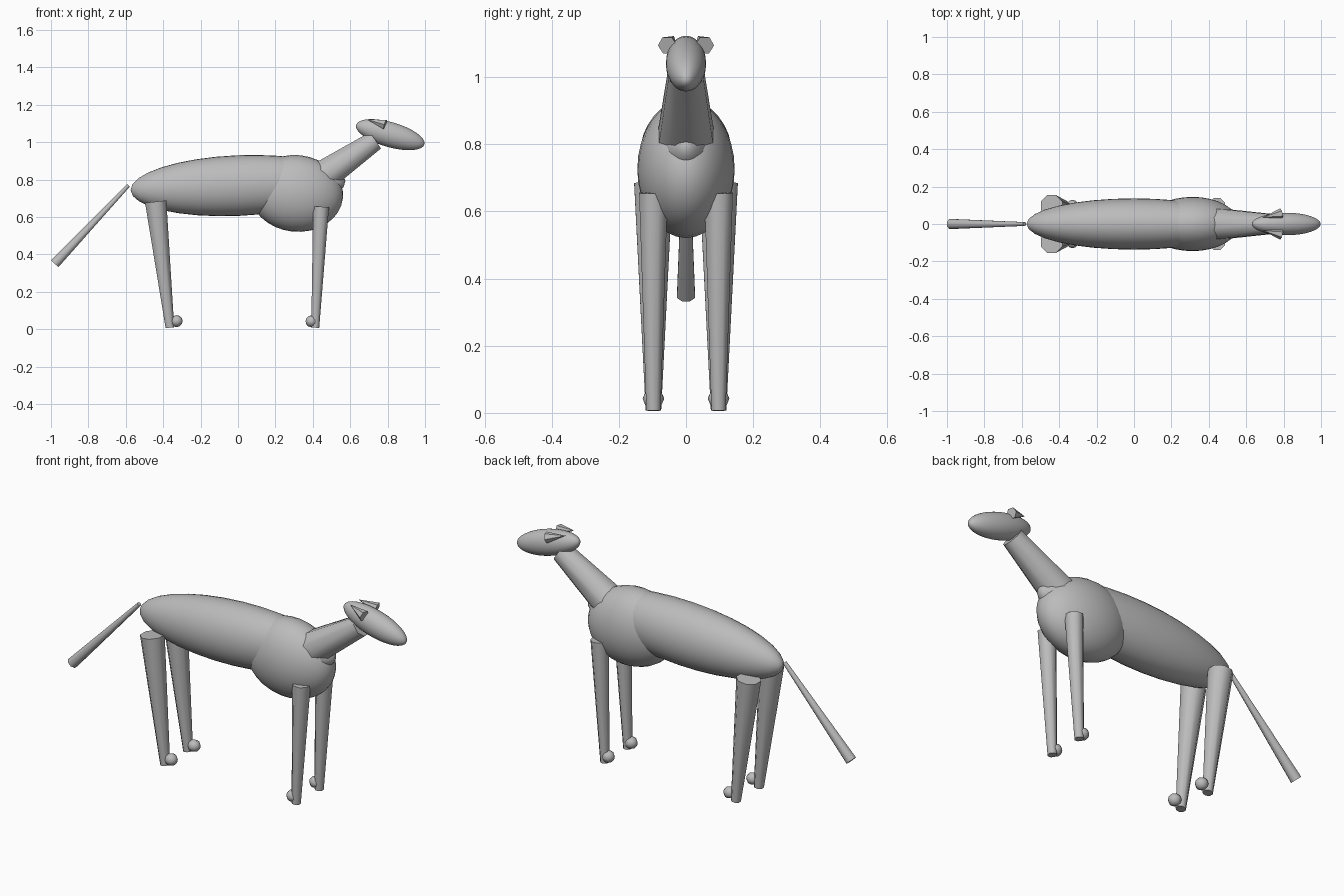
import bpy
from math import radians
from mathutils import Vector, Matrix

old = bpy.data.objects.get("Cube")
if old:
    bpy.data.objects.remove(old, do_unlink=True)

GREY = (0.5, 0.5, 0.5, 1)
mat = bpy.data.materials.new("plain grey")
mat.use_nodes = True
mat.diffuse_color = GREY
mat.node_tree.nodes["Principled BSDF"].inputs["Base Color"].default_value = GREY


def finish(name, angle):
    ob = bpy.context.object
    ob.name = name
    ob.data.materials.append(mat)
    bpy.ops.object.shade_smooth_by_angle(angle=radians(angle))
    return ob


def ellipsoid(name, centre, radii, pitch=0, segments=32, rings=16):
    """Ball stretched along x, nose raised by pitch degrees."""
    bpy.ops.mesh.primitive_uv_sphere_add(segments=segments, ring_count=rings)
    ob = finish(name, 60)
    # poles point along the length of the part
    ob.data.transform(Matrix.Rotation(radians(90), 4, 'Y'))
    ob.scale = radii
    ob.rotation_euler = (0, -radians(pitch), 0)
    ob.location = centre
    return ob


def taper(name, start, end, r1, r2, sides=8, angle=50):
    """Tapered limb between two points, with flats facing the sides."""
    a, b = Vector(start), Vector(end)
    bpy.ops.mesh.primitive_cone_add(vertices=sides, radius1=r1, radius2=r2,
                                    depth=(b - a).length)
    ob = finish(name, angle)
    ob.data.transform(Matrix.Rotation(radians(180 / sides), 4, 'Z'))
    ob.rotation_euler = (b - a).to_track_quat('Z', 'Y').to_euler()
    ob.location = (a + b) / 2
    return ob


# Trunk
ellipsoid("body", (0, 0, 0.768), (0.575, 0.137, 0.162), 2.5)
ellipsoid("chest", (0.312, 0, 0.726), (0.25, 0.145, 0.205), -6)

# Neck, head and tail
taper("neck", (0.42, 0, 0.795), (0.735, 0, 1.01), 0.093, 0.057)
ellipsoid("head", (0.814, 0, 1.04), (0.19, 0.06, 0.067), -16)
taper("tail", (-0.585, 0, 0.77), (-0.98, 0, 0.35), 0.011, 0.029)

# Paired parts
for side, s in (("left", 1), ("right", -1)):
    taper(f"{side}_ear", (0.787, s * 0.055, 1.094), (0.69, s * 0.036, 1.122),
          0.029, 0, 6, 30)
    y = s * 0.097
    taper(f"{side}_front_leg", (0.444, y, 0.655), (0.413, y, 0.008), 0.046, 0.023)
    taper(f"{side}_hind_leg", (-0.44, y, 0.682), (-0.364, y, 0.008), 0.062, 0.025)
    ellipsoid(f"{side}_front_foot", (0.393, y, 0.042), (0.032,) * 3, 0, 8, 6)
    ellipsoid(f"{side}_hind_foot", (-0.328, y, 0.043), (0.032,) * 3, 0, 8, 6)
